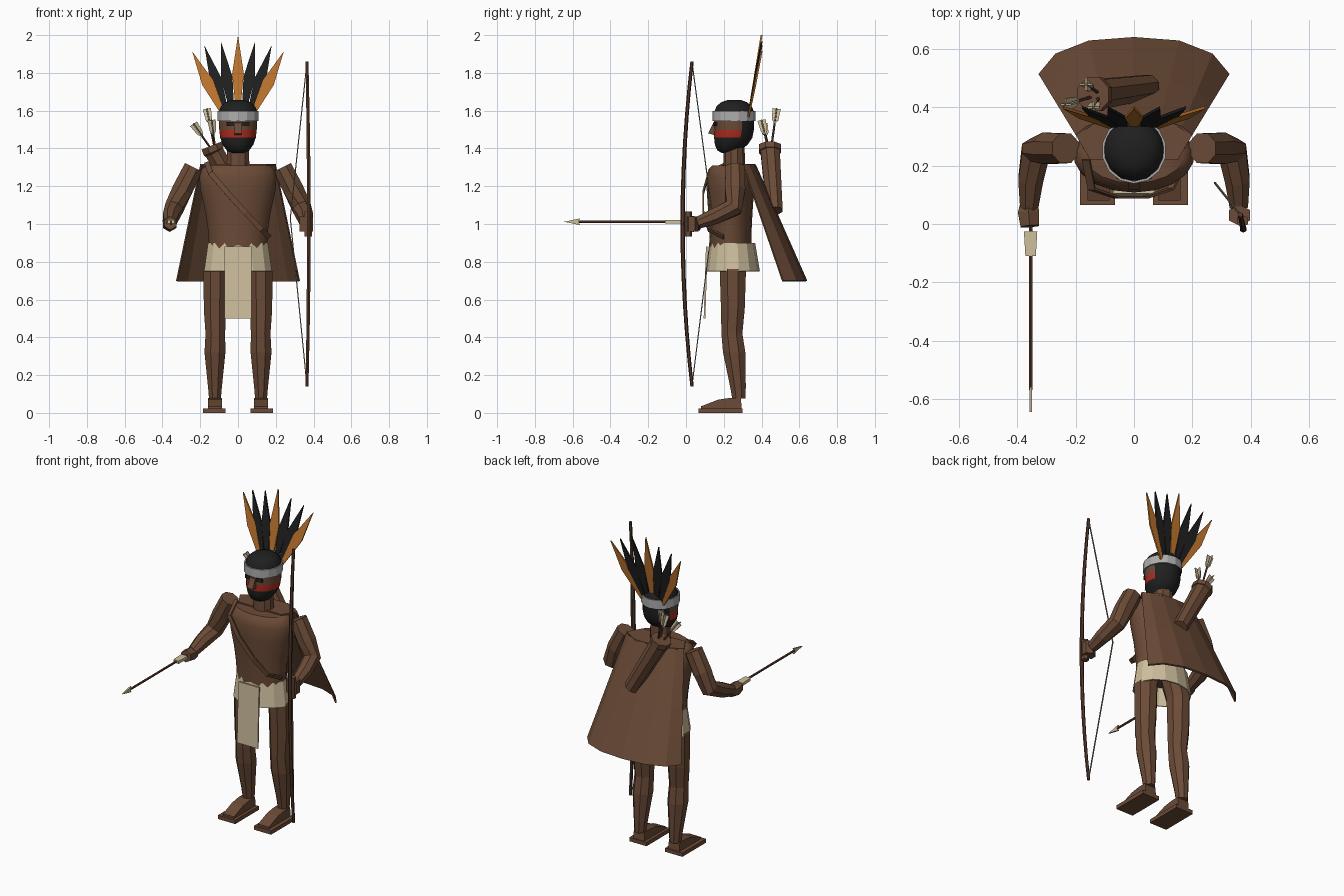
import bpy, bmesh, math
from mathutils import Vector as V

if "Cube" in bpy.data.objects:
    bpy.data.objects.remove(bpy.data.objects["Cube"])


def material(name, rgb):
    m = bpy.data.materials.new(name)
    m.diffuse_color = (*rgb, 1)
    m.use_nodes = True
    m.node_tree.nodes["Principled BSDF"].inputs["Base Color"].default_value = m.diffuse_color
    return m


BROWN = material("brown skin", (0.147, 0.070, 0.038))
WOOD = material("dark wood", (0.095, 0.042, 0.024))
CREAM = material("cream cloth", (0.62, 0.52, 0.34))
ORANGE = material("orange feather", (0.52, 0.175, 0.025))
BLACK = material("black hair", (0.014, 0.014, 0.014))
RED = material("red paint", (0.42, 0.025, 0.015))
GREY = material("grey band", (0.42, 0.42, 0.42))
CORD = material("grey cord", (0.21, 0.19, 0.13))
X, Y, Z = V((1, 0, 0)), V((0, 1, 0)), V((0, 0, 1))


def make(name, verts, faces, mats, smooth=None):
    me = bpy.data.meshes.new(name)
    me.from_pydata([tuple(v) for v in verts], [], faces)
    bm = bmesh.new()
    bm.from_mesh(me)
    bmesh.ops.recalc_face_normals(bm, faces=bm.faces)
    bm.to_mesh(me)
    bm.free()
    for m in mats if isinstance(mats, list) else [mats]:
        me.materials.append(m)
    ob = bpy.data.objects.new(name, me)
    bpy.context.collection.objects.link(ob)
    if smooth:
        bpy.ops.object.select_all(action='DESELECT')
        ob.select_set(True)
        bpy.context.view_layer.objects.active = ob
        bpy.ops.object.shade_smooth_by_angle(angle=math.radians(smooth))
    return ob


def loft(name, rings, mats, sides=8, ref=Y, flat=False, smooth=None, caps=True):
    """Skin elliptical rings (x, y, z, ru, rv) along a path."""
    cs = [V(r[:3]) for r in rings]
    verts, n = [], len(rings)
    for i, r in enumerate(rings):
        t = Z if flat else (cs[min(i + 1, n - 1)] - cs[max(i - 1, 0)]).normalized()
        u = ref.cross(t).normalized()
        v = t.cross(u)
        for k in range(sides):
            a = 2 * math.pi * (k + 0.5) / sides
            verts.append(cs[i] + u * r[3] * math.cos(a) + v * r[4] * math.sin(a))
    faces = [(i * sides + k, i * sides + (k + 1) % sides,
              (i + 1) * sides + (k + 1) % sides, (i + 1) * sides + k)
             for i in range(n - 1) for k in range(sides)]
    if caps:
        faces += [tuple(range(sides)), tuple(range((n - 1) * sides, n * sides))]
    return make(name, verts, faces, mats, smooth)


def plate(name, pts, offset, mat):
    """Extrude a polygon by an offset, centred on the polygon."""
    o, n = V(offset) / 2, len(pts)
    verts = [V(p) - o for p in pts] + [V(p) + o for p in pts]
    faces = [tuple(range(n)), tuple(range(n, 2 * n))]
    faces += [(k, (k + 1) % n, n + (k + 1) % n, n + k) for k in range(n)]
    return make(name, verts, faces, mat)


# Torso and neck
CY = 0.235
loft("torso", [(0, CY, z, rx, ry) for z, rx, ry in (
    (0.86, .155, .11), (0.96, .16, .112), (1.06, .175, .117), (1.17, .2, .125),
    (1.25, .208, .127), (1.29, .195, .115), (1.31, .17, .095))],
    BROWN, 18, flat=True, smooth=40)
loft("neck", [(0, .255, 1.29, .064, .058), (0, .255, 1.42, .06, .055)], BROWN, 10, flat=True)

# Head, coloured by height and depth
head = loft("head", [(0, y, z, rx, ry) for z, y, rx, ry in (
    (1.375, .22, .03, .03), (1.39, .225, .06, .06), (1.42, .24, .082, .088),
    (1.457, .25, .095, .102), (1.497, .255, .1, .105), (1.545, .255, .102, .107),
    (1.595, .255, .103, .106), (1.625, .255, .09, .093), (1.645, .255, .066, .068),
    (1.656, .255, .035, .036))], [BROWN, BLACK, RED], 24, flat=True, smooth=40)
for p in head.data.polygons:
    c = p.center
    if c.z > 1.59 or c.z < 1.457 or c.y > .285:
        p.material_index = 1
    elif c.z < 1.497:
        p.material_index = 2
band = loft("head_band", [(0, .253, z, .111, .114) for z in (1.545, 1.598)],
            GREY, 14, flat=True, caps=False)
band.modifiers.new("thickness", 'SOLIDIFY').thickness = 0.008
plate("nose", [(0, .16, 1.54), (0, .145, 1.535), (0, .117, 1.48), (0, .16, 1.468)],
      (.038, 0, 0), BROWN)
for s in (-1, 1):
    plate("eye", [(s * .022, .15, 1.518), (s * .06, .159, 1.518),
                  (s * .06, .159, 1.54), (s * .022, .15, 1.54)], (0, .008, 0), BLACK)

# Fan of feathers behind the crown
for tx, tz, mat in ((0, 2.0, ORANGE), (.09, 1.965, BLACK), (.178, 1.945, BLACK),
                    (.243, 1.915, ORANGE)):
    for s in ((-1, 1) if tx else (1,)):
        a, b = V((s * tx * .3, .33, 1.57)), V((s * tx, .4, tz))
        side = V((b.z - a.z, 0, a.x - b.x)).normalized()
        mid = a.lerp(b, .52)
        plate("feather", [a - side * .008, mid - side * .031, b, mid + side * .031,
                          a + side * .008], (0, .01, 0), mat)

# Arms, legs and feet
for s in (-1, 1):
    loft("arm", [(s * x, y, z, r, r) for x, y, z, r in (
        (.235, .26, 1.30, .055), (.295, .26, 1.18, .058), (.338, .25, 1.085, .053),
        (.355, .15, 1.04, .046), (.36, .06, 1.005, .034))], BROWN, 8, ref=X)
    loft("leg", [(s * x, y, z, rx, ry) for x, y, z, rx, ry in (
        (.122, .28, .075, .034, .038), (.122, .275, .14, .04, .045),
        (.122, .255, .32, .06, .064), (.12, .243, .42, .056, .06),
        (.122, .248, .55, .064, .068), (.12, .248, .75, .067, .075),
        (.085, .245, .86, .065, .08))], BROWN, 8, flat=True)
    plate("sole", [(s * .125, .065, 0), (s * .125, .30, 0), (s * .125, .30, .024),
                   (s * .125, .065, .024)], (.12, 0, 0), BROWN)
    plate("foot", [(s * .122, .08, .024), (s * .122, .295, .024), (s * .122, .29, .08),
                   (s * .122, .235, .08), (s * .122, .17, .07), (s * .122, .08, .035)],
          (.076, 0, 0), BROWN)
loft("right_hand", [(-.36, .075, 1.0, .034, .034), (-.362, .04, 1.0, .042, .042),
                    (-.358, -.008, 1.005, .036, .036)], BROWN, 6, ref=Z)
loft("left_hand", [(.362, .03, z, .042, .036) for z in (.96, 1.04)], BROWN, 6, flat=True)
loft("bow_grip", [(.372, .01, z, .022, .022) for z in (.935, 1.065)], BROWN, 6, flat=True)

# Cloth around the hips
skirt = loft("skirt", [(0, .248, .75, .184, .143), (0, .246, .9, .163, .12)],
             CREAM, 14, flat=True, caps=False)
skirt.modifiers.new("thickness", 'SOLIDIFY').thickness = 0.008
plate("apron", [(-.072, .098, .5), (.072, .098, .5), (.072, .11, .88), (-.072, .11, .88)],
      (0, .009, 0), CREAM)

# Cape flaring from shoulders to hem
top = [(.2, .305), (.165, .335), (.09, .36), (0, .37)]
hem = [(.328, .515), (.27, .585), (.155, .63), (0, .642)]
mirrored = lambda h: [(-x, y) for x, y in h] + h[-2::-1]
rows = 4
verts = [V((a[0], a[1], 1.315)).lerp(V((b[0], b[1], .70)), r / rows)
         for r in range(rows + 1) for a, b in zip(mirrored(top), mirrored(hem))]
faces = [(r * 7 + k, r * 7 + k + 1, r * 7 + k + 8, r * 7 + k + 7)
         for r in range(rows) for k in range(6)]
cape = make("cape", verts, faces, BROWN)
cape.modifiers.new("thickness", 'SOLIDIFY').thickness = 0.01
plate("cape_yoke", [(-.2, .305, 1.312), (-.1, .365, 1.312), (.1, .365, 1.312),
                    (.2, .305, 1.312), (.15, .22, 1.312), (-.15, .22, 1.312)],
      (0, 0, .012), BROWN)

# Quiver with strap and arrows
loft("quiver", [(-.14, .445, 1.415, .062, .062), (-.128, .445, 1.385, .062, .062),
                (-.125, .446, 1.38, .055, .055), (.05, .47, 1.07, .045, .045)], BROWN, 8)
loft("quiver_strap", [(x, y, z, .02, .006) for x, y, z in (
    (-.165, .22, 1.325), (-.145, .12, 1.27), (-.06, .092, 1.17), (.04, .092, 1.06),
    (.125, .12, .97), (.165, .2, .93))], BROWN, 4)
for end in ((-.235, .41, 1.53), (-.165, .48, 1.61), (-.14, .40, 1.55)):
    e, a = V(end), V((-.115, .445, 1.36))
    d = (e - a).normalized()
    loft("quiver_arrow", [(*a, .006, .006), (*e, .006, .006)], WOOD, 5)
    for w in (d.cross(Y).normalized(), d.cross(X).normalized()):
        plate("fletching", [e - w * .022, e + w * .022, e - d * .06 + w * .017,
                            e - d * .085, e - d * .06 - w * .017],
              d.cross(w) * .006, CREAM)

# Bow and its drawn cord
ts = [i / 6 for i in range(-6, 7)]
loft("bow", [(.365 + .01 * (1 - t * t), .032 - .05 * (1 - t * t), 1 + .86 * t,
              .012 - .003 * abs(t), .012 - .003 * abs(t)) for t in ts], WOOD, 6)
for z in (.145, 1.855):
    loft("bow_cord", [(.365, .032, z, .004, .004), (.277, .142, 1.03, .004, .004)], CORD, 4)

# Arrow held forward
loft("held_arrow", [(-.355, .06, 1.012, .007, .007), (-.355, -.57, 1.012, .007, .007)],
     WOOD, 6, ref=Z)
plate("arrow_point", [(-.355, -.645, 1.012), (-.355, -.56, 1.03), (-.355, -.57, 1.012),
                      (-.355, -.56, .994)], (.009, 0, 0), CREAM)
plate("arrow_vane", [(-.378, -.025, 1.012), (-.332, -.025, 1.012), (-.337, -.11, 1.012),
                     (-.373, -.11, 1.012)], (0, 0, .018), CREAM)
